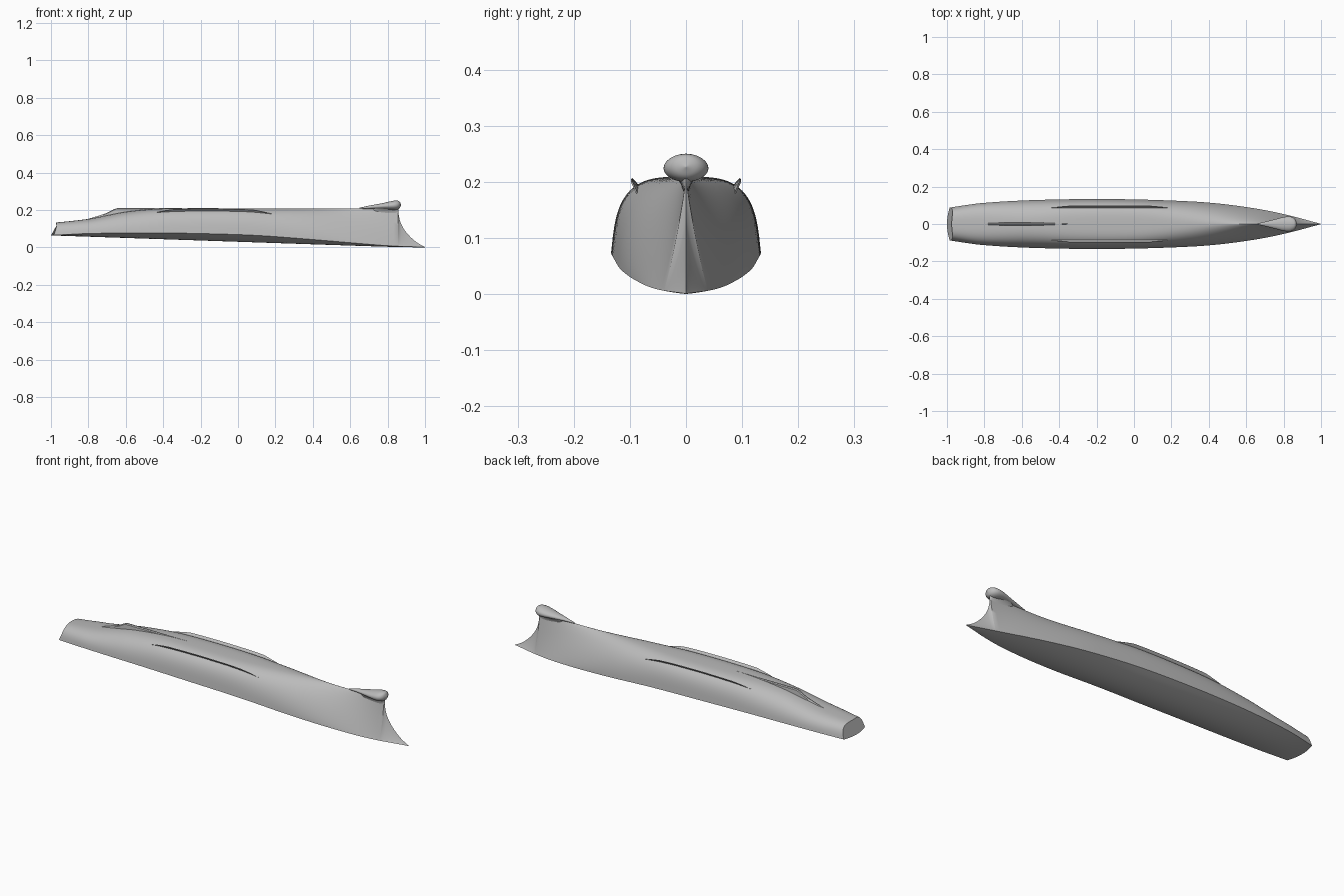
import bpy, bmesh, math
from mathutils import Vector

if "Cube" in bpy.data.objects:
    bpy.data.objects.remove(bpy.data.objects["Cube"])

grey = bpy.data.materials.new("hull grey")
grey.use_nodes = True
COLOUR = (0.5, 0.5, 0.5, 1)
grey.diffuse_color = COLOUR
grey.node_tree.nodes["Principled BSDF"].inputs["Base Color"].default_value = COLOUR


def curve(points):
    """Smooth function through (x, value) points."""
    n = len(points)

    def slope(i):
        a, b = points[max(i - 1, 0)], points[min(i + 1, n - 1)]
        return (b[1] - a[1]) / (b[0] - a[0])

    def f(x):
        x = min(max(x, points[0][0]), points[-1][0])
        i = next((k for k in range(n - 1) if x <= points[k + 1][0]), n - 2)
        (xa, ya), (xb, yb) = points[i], points[i + 1]
        d = xb - xa
        t = (x - xa) / d
        return ((2*t**3 - 3*t**2 + 1) * ya + (t**3 - 2*t**2 + t) * d * slope(i)
                + (3*t**2 - 2*t**3) * yb + (t**3 - t**2) * d * slope(i + 1))
    return f


# Hull lines along the length (the hull lies keel up)
beam = curve([(-1, .088), (-.8, .113), (-.5, .129), (-.1, .133), (.3, .121),
              (.5, .104), (.7, .074), (.85, .041), (.95, .014), (1, .0005)])
sheer = curve([(-1, .065), (-.8, .074), (-.5, .078), (-.2, .074), (.1, .064),
               (.4, .042), (.6, .025), (.8, .009), (1, .001)])
deck_mid = curve([(-1, .064), (-.5, .047), (0, .03), (.5, .013), (.85, .002), (1, 0)])
keel = curve([(-1, .133), (-.9, .141), (-.8, .152), (-.7, .171), (-.6, .19),
              (-.45, .205), (-.3, .209), (0, .209), (.5, .209), (.84, .209)])
stem = curve([(.855, .209), (.86, .17), (.87, .13), (.9, .08), (.95, .031), (1, .0015)])
fullness = curve([(-1, 3.2), (-.6, 2.7), (-.3, 3.3), (0, 3.4), (.2, 2.7),
                  (.5, 1.6), (.7, 1.1), (.85, .9), (1, .9)])


def section(x, a):
    """Point on the hull skin; a runs from 0 (sheer) to pi/2 (keel)."""
    p = 2 / fullness(x)
    h = math.sin(a) ** p
    r = max(math.cos(a), 0) ** p
    low = sheer(x)
    top = max(stem(x) if x > .855 else keel(x), low + .0005)
    y = beam(x) * r * (1 - .1 * h)
    aft = max(0, (-.85 - x) / .15)
    return Vector((x + aft * (.025 * h + .015 * r * r), y, low + (top - low) * h))


def finish(name, bm, angle=35):
    bmesh.ops.remove_doubles(bm, verts=bm.verts, dist=.00005)
    bmesh.ops.recalc_face_normals(bm, faces=bm.faces)
    mesh = bpy.data.meshes.new(name)
    bm.to_mesh(mesh)
    bm.free()
    mesh.materials.append(grey)
    obj = bpy.data.objects.new(name, mesh)
    bpy.context.collection.objects.link(obj)
    bpy.ops.object.select_all(action='DESELECT')
    obj.select_set(True)
    bpy.context.view_layer.objects.active = obj
    bpy.ops.object.shade_smooth_by_angle(angle=math.radians(angle))
    return obj


def loft(name, rings, angle=35):
    """Skin closed rings of points and cap both ends."""
    bm = bmesh.new()
    rows = [[bm.verts.new(p) for p in ring] for ring in rings]
    for ra, rb in zip(rows, rows[1:]):
        for i in range(len(ra)):
            j = (i + 1) % len(ra)
            bm.faces.new((ra[i], ra[j], rb[j], rb[i]))
    bm.faces.new(rows[0])
    bm.faces.new(rows[-1])
    return finish(name, bm, angle)


# Hull with cambered deck
SEG, DECK = 20, 12
stations = [-1 + 1.855 * i / 80 for i in range(81)]
stations += [.855 + .145 * (i / 30) ** 1.6 for i in range(1, 31)]
rings = []
for x in stations:
    half = [section(x, math.pi / 2 * i / SEG) for i in range(SEG + 1)]
    ring = half + [Vector((p.x, -p.y, p.z)) for p in reversed(half[:-1])]
    edge, mid = half[0], deck_mid(x)
    for i in range(1, DECK):
        s = -1 + 2 * i / DECK
        aft = max(0, (-.85 - x) / .15)
        ring.append(Vector((x + aft * .015 * s * s, edge.y * s,
                            mid + (edge.z - mid) * s * s)))
    rings.append(ring)
loft("hull", rings)

# Bulb at the forefoot, a teardrop tapering aft
bulb_top = curve([(.65, .212), (.7, .223), (.77, .236), (.83, .249), (.85, .25),
                  (.864, .245), (.872, .228)])
bulb_low = curve([(.65, .206), (.72, .206), (.78, .204), (.83, .2), (.85, .202),
                  (.864, .21), (.872, .226)])
bulb_half = curve([(.65, .001), (.7, .012), (.76, .027), (.8, .037), (.83, .04),
                   (.85, .035), (.864, .022), (.872, .001)])
rings = []
for k in range(41):
    x = .65 + .222 * math.sin(math.pi / 2 * k / 40)
    hi, lo, w = bulb_top(x), bulb_low(x), bulb_half(x)
    rings.append([Vector((x, w * math.cos(t), (hi + lo) / 2 + (hi - lo) / 2 * math.sin(t)))
                  for t in (2 * math.pi * i / 24 for i in range(24))])
loft("bow_bulb", rings, 60)

# Neck blending the bulb into the stem
rings = []
for k in range(13):
    z = .165 + .045 * k / 12
    flare = .004 + .016 * (k / 12) ** 3
    rings.append([Vector((.79 + .069 * math.cos(t), flare * math.sin(t), z))
                  for t in (2 * math.pi * i / 20 for i in range(20))])
loft("bulb_neck", rings, 60)

# Skeg on the centre line aft
skeg_top = curve([(-.82, .147), (-.75, .168), (-.7, .185), (-.655, .209)])
rings = []
for k in range(31):
    x = -.82 + .52 * k / 30
    top = skeg_top(x) if x < -.655 else .2095
    w = .007 * math.sin(math.pi * min(1, .08 + k / 31)) + .001
    rings.append([(x, w * 1.6, .135), (x, w, top - .004), (x, w * .4, top),
                  (x, -w * .4, top), (x, -w, top - .004), (x, -w * 1.6, .135)])
loft("skeg", rings)

# Bilge keels, thin fins standing off the turn of the bilge
for name, side in (("left_bilge_keel", 1), ("right_bilge_keel", -1)):
    rings = []
    for k in range(33):
        x = -.44 + .62 * k / 32
        root = min((section(x, math.pi / 2 * i / 200) for i in range(201)),
                   key=lambda p: abs(p.y - .087))
        depth = .015 * min(1, 6 * min(k, 32 - k) / 32 + .1)
        out, thick = Vector((0, .66, .75)), Vector((0, -.75, .66)) * .0014
        a, b = root - out * .006, root + out * depth
        pts = (a - thick, a + thick, b + thick, b - thick)
        rings.append([Vector((p.x, p.y * side, p.z)) for p in pts])
    loft(name, rings)
